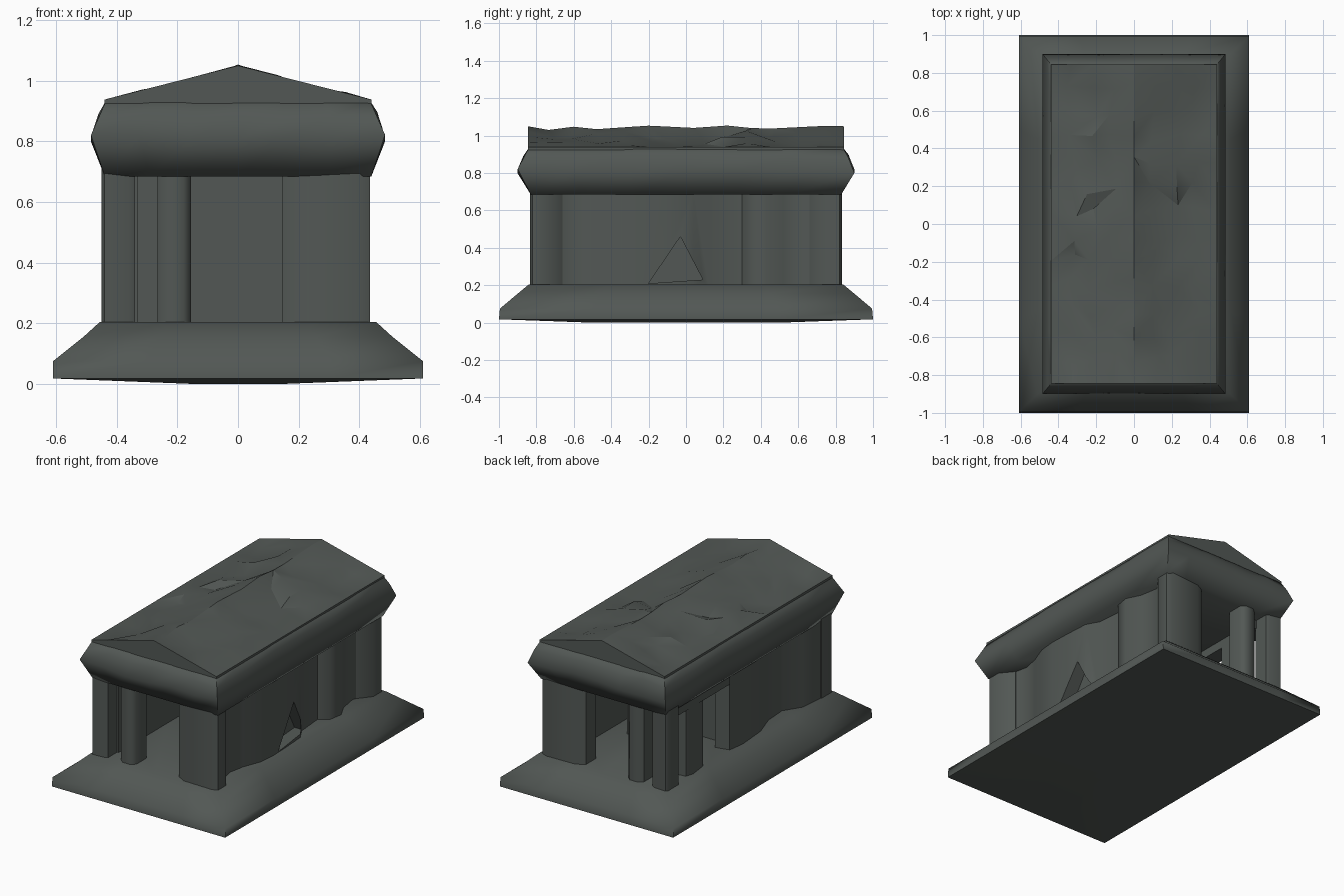
import bpy, bmesh, math, random

if "Cube" in bpy.data.objects:
    bpy.data.objects.remove(bpy.data.objects["Cube"])

random.seed(11)
stone = bpy.data.materials.new("dark_stone")
stone.diffuse_color = (0.085, 0.097, 0.09, 1)
stone.use_nodes = True
stone.node_tree.nodes["Principled BSDF"].inputs["Base Color"].default_value = stone.diffuse_color


def smooth(ob, angle):
    bpy.ops.object.select_all(action='DESELECT')
    ob.select_set(True)
    bpy.context.view_layer.objects.active = ob
    bpy.ops.object.shade_smooth_by_angle(angle=math.radians(angle))


def finish(name, bm, angle=50):
    bmesh.ops.recalc_face_normals(bm, faces=bm.faces)
    me = bpy.data.meshes.new(name)
    bm.to_mesh(me)
    bm.free()
    me.materials.append(stone)
    ob = bpy.data.objects.new(name, me)
    bpy.context.collection.objects.link(ob)
    smooth(ob, angle)
    return ob


def loft(name, rings, n=6, wobble=0.0, angle=60):
    """Rectangular rings (half x, half y, z) joined into a closed solid."""
    bm = bmesh.new()
    corners = [(-1, -1), (1, -1), (1, 1), (-1, 1)]
    loops = []
    for k, (hx, hy, z) in enumerate(rings):
        loop = []
        for i in range(4):
            a, b = corners[i], corners[(i + 1) % 4]
            for j in range(n):
                t = j / n
                w = random.uniform(-wobble, wobble) if 0 < k < len(rings) - 1 else 0
                loop.append(bm.verts.new(((a[0] + (b[0] - a[0]) * t) * hx,
                                          (a[1] + (b[1] - a[1]) * t) * hy, z + w)))
        loops.append(loop)
    for lo, hi in zip(loops, loops[1:]):
        for i in range(4 * n):
            j = (i + 1) % (4 * n)
            bm.faces.new((lo[i], lo[j], hi[j], hi[i]))
    bm.faces.new(loops[0])
    bm.faces.new(loops[-1])
    return finish(name, bm, angle)


def prism(name, plan, z0=0.19, z1=0.71):
    """Vertical extrusion of a plan outline."""
    bm = bmesh.new()
    f = bm.faces.new([bm.verts.new((x, y, z0)) for x, y in plan])
    ext = bmesh.ops.extrude_face_region(bm, geom=[f])
    for v in ext['geom']:
        if isinstance(v, bmesh.types.BMVert):
            v.co.z = z1
    return finish(name, bm)


def block(name, x0, x1, y0, y1, z0=0.19, z1=0.71):
    return prism(name, [(x0, y0), (x1, y0), (x1, y1), (x0, y1)], z0, z1)


# Sloped plinth, slightly bulging underneath
loft("plinth", [(0.15, 0.5, 0.0), (0.61, 1.0, 0.018), (0.61, 0.995, 0.075),
                (0.51, 0.9, 0.155), (0.455, 0.84, 0.205)], n=4, angle=62)

# Entablature flaring out between the walls and the roof
loft("entablature", [(0.44, 0.83, 0.685), (0.485, 0.9, 0.81),
                     (0.46, 0.87, 0.885), (0.435, 0.84, 0.935)], n=6, wobble=0.012, angle=75)

# Uneven gabled roof, dented below its ridge line
bm = bmesh.new()
nx, ny = 8, 13
grid = []
for i in range(nx + 1):
    row = []
    for j in range(ny + 1):
        x = -0.44 + 0.88 * i / nx
        y = -0.845 + 1.69 * j / ny
        shift = 0
        z = 0
        if 0 < i < nx and 0 < j < ny:
            y += random.uniform(-0.04, 0.04)
            if i != nx // 2:
                x += random.uniform(-0.03, 0.03)
                z = random.uniform(-0.04, 0.004)
            else:
                z = random.uniform(-0.02, 0.006)
        z += 0.938 + 0.112 * (1 - abs(x) / 0.44)
        row.append(bm.verts.new((x, y, max(z, 0.938))))
    grid.append(row)
for i in range(nx):
    for j in range(ny):
        a, b, c, d = grid[i][j], grid[i + 1][j], grid[i + 1][j + 1], grid[i][j + 1]
        if random.random() < 0.5:
            bm.faces.new((a, b, c)), bm.faces.new((a, c, d))
        else:
            bm.faces.new((a, b, d)), bm.faces.new((b, c, d))
rim = [grid[i][0] for i in range(nx + 1)] + [grid[nx][j] for j in range(1, ny + 1)] \
    + [grid[i][ny] for i in range(nx - 1, -1, -1)] + [grid[0][j] for j in range(ny - 1, 0, -1)]
low = [bm.verts.new((v.co.x, v.co.y, 0.92)) for v in rim]
for i in range(len(rim)):
    j = (i + 1) % len(rim)
    bm.faces.new((rim[i], low[i], low[j], rim[j]))
bm.faces.new(low)
finish("roof", bm, 26)

# Piers at both ends, leaving a doorway and a narrow slot
for s, end in ((-1, "front"), (1, "back")):
    prism(end + "_right_pier", [(0.145, s * 0.8), (0.2, s * 0.83), (0.4, s * 0.835),
                                (0.435, s * 0.82), (0.435, s * 0.74), (0.37, s * 0.66),
                                (0.145, s * 0.7)])
    prism(end + "_column", [(-0.155, s * 0.8), (-0.18, s * 0.825), (-0.235, s * 0.825),
                            (-0.265, s * 0.8), (-0.265, s * 0.71), (-0.155, s * 0.7)])
    prism(end + "_left_pier", [(-0.34, s * 0.82), (-0.36, s * 0.83), (-0.44, s * 0.835),
                               (-0.45, s * 0.82), (-0.45, s * 0.72), (-0.34, s * 0.72)])

# Right wall with wavy recesses between merged columns
outer = [(0.43, -0.79), (0.37, -0.68), (0.35, -0.58), (0.37, -0.48), (0.415, -0.36),
         (0.425, -0.25), (0.42, -0.12), (0.41, 0.04), (0.365, 0.12), (0.35, 0.3),
         (0.41, 0.34), (0.425, 0.43), (0.38, 0.52), (0.36, 0.64), (0.43, 0.78)]
wall = prism("right_wall", outer + [(0.31, 0.78), (0.31, -0.79)])

# Triangular niche cut into the right wall
bm = bmesh.new()
tri = [(-0.2, 0.21), (0.09, 0.23), (-0.03, 0.46)]
f = bm.faces.new([bm.verts.new((0.335, y, z)) for y, z in tri])
ext = bmesh.ops.extrude_face_region(bm, geom=[f])
for v in ext['geom']:
    if isinstance(v, bmesh.types.BMVert):
        v.co.x = 0.6
cutter = finish("niche_cutter", bm)
cutter.hide_render = True
mod = wall.modifiers.new("niche", 'BOOLEAN')
mod.operation = 'DIFFERENCE'
mod.object = cutter
mod.solver = 'EXACT'
bpy.context.view_layer.objects.active = wall
bpy.ops.object.modifier_apply(modifier="niche")
bpy.data.objects.remove(cutter)
smooth(wall, 50)

# Left wall: column, wide pier and recessed panel with gaps between
prism("left_column", [(-0.33, 0.61), (-0.42, 0.6), (-0.435, 0.55), (-0.42, 0.43), (-0.33, 0.42)])
prism("left_wall", [(-0.33, 0.18), (-0.42, 0.16), (-0.435, 0.05), (-0.42, -0.15),
                    (-0.37, -0.3), (-0.36, -0.45), (-0.43, -0.56), (-0.445, -0.73),
                    (-0.33, -0.73)])
block("left_lintel", -0.43, -0.33, 0.17, 0.73, 0.63, 0.71)

# Inner chamber with a side screen closing off the narrow passage
block("inner_chamber", -0.17, 0.19, -0.32, 0.32)
block("passage_screen", -0.35, -0.17, -0.12, 0.1)
